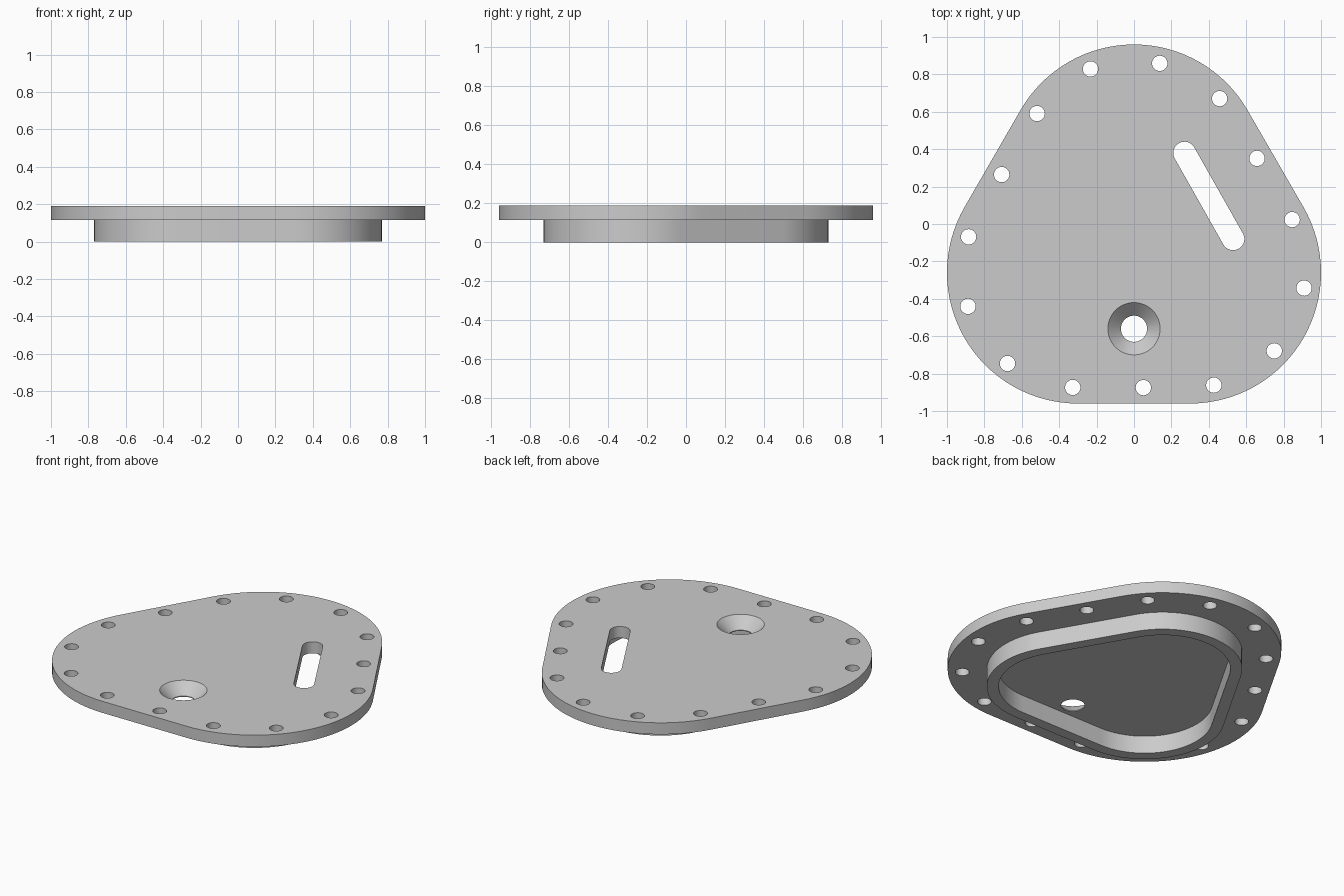
import bpy
import bmesh
import math
from mathutils import Vector

if "Cube" in bpy.data.objects:
    bpy.data.objects.remove(bpy.data.objects["Cube"], do_unlink=True)

SIDE = 0.6                       # spacing of the three corner centres
LOW = -SIDE * math.sqrt(3) / 4   # height of the lower corner centres
TOP, STEP = 0.19, 0.115          # plate top and underside
HOLES = 15

grey = bpy.data.materials.new("plain grey")
grey.use_nodes = True
grey.diffuse_color = (0.6, 0.6, 0.6, 1)
grey.node_tree.nodes["Principled BSDF"].inputs["Base Color"].default_value = (0.6, 0.6, 0.6, 1)


def arc(centre, r, start, sweep, n):
    return [Vector((centre[0] + r * math.cos(start + sweep * i / n),
                    centre[1] + r * math.sin(start + sweep * i / n))) for i in range(n + 1)]


def rounded_triangle(r, n=32):
    """Counter-clockwise outline around the three corner centres."""
    corners = [(SIDE / 2, LOW), (0, -LOW), (-SIDE / 2, LOW)]
    turn = 2 * math.pi / 3
    return [p for k, c in enumerate(corners)
            for p in arc(c, r, -math.pi / 2 + k * turn, turn, n)]


def circle(centre, r, n=32):
    return arc(centre, r, 0, 2 * math.pi, n)[:-1]


def loft(name, layers):
    """Closed solid through stacked (outline, z) layers."""
    bm = bmesh.new()
    rings = [[bm.verts.new((p.x, p.y, z)) for p in pts] for pts, z in layers]
    for a, b in zip(rings, rings[1:]):
        for i in range(len(a)):
            j = (i + 1) % len(a)
            bm.faces.new((a[i], a[j], b[j], b[i]))
    bm.faces.new(rings[0][::-1])
    bm.faces.new(rings[-1])
    mesh = bpy.data.meshes.new(name)
    bm.to_mesh(mesh)
    bm.free()
    mesh.materials.append(grey)
    obj = bpy.data.objects.new(name, mesh)
    bpy.context.collection.objects.link(obj)
    return obj


def combine(body, tool, operation):
    tool.hide_render = True
    mod = body.modifiers.new(tool.name, 'BOOLEAN')
    mod.operation, mod.solver, mod.object = operation, 'EXACT', tool
    bpy.context.view_layer.objects.active = body
    bpy.ops.object.modifier_apply(modifier=mod.name)
    bpy.data.objects.remove(tool, do_unlink=True)


def along(path, distance):
    """Point at a given distance along a closed outline."""
    for a, b in zip(path, path[1:] + path[:1]):
        length = (b - a).length
        if distance <= length:
            return a.lerp(b, distance / length)
        distance -= length
    return path[0]


# Plate with a raised rim below, hollowed into a shallow pocket
outline = rounded_triangle(0.7)
cover = loft("cover_plate", [(outline, STEP), (outline, TOP)])
outline = rounded_triangle(0.47)
combine(cover, loft("rim", [(outline, 0), (outline, 0.15)]), 'UNION')
outline = rounded_triangle(0.4)
combine(cover, loft("pocket", [(outline, -0.1), (outline, STEP)]), 'DIFFERENCE')

# Bolt holes evenly spaced along the edge
path = rounded_triangle(0.615)
total = sum((b - a).length for a, b in zip(path, path[1:] + path[:1]))
first = total - SIDE / 2 + 0.05
for k in range(HOLES):
    ring = circle(along(path, (first + k * total / HOLES) % total), 0.041)
    combine(cover, loft("bolt_hole", [(ring, 0.05), (ring, 0.3)]), 'DIFFERENCE')

# Slanted slot
upper, lower = Vector((0.27, 0.38)), Vector((0.53, -0.08))
d = upper - lower
across = math.atan2(d.y, d.x) - math.pi / 2
slot = arc(upper, 0.06, across, math.pi, 16) + arc(lower, 0.06, across + math.pi, math.pi, 16)
combine(cover, loft("slot", [(slot, 0.05), (slot, 0.3)]), 'DIFFERENCE')

# Countersunk hole
centre = (0, -0.56)
bore, mouth = circle(centre, 0.07, 48), circle(centre, 0.14, 48)
wide = circle(centre, 0.15, 48)
combine(cover, loft("countersink", [(bore, 0.05), (bore, TOP - 0.07), (mouth, TOP),
                                    (wide, TOP + 0.01)]), 'DIFFERENCE')

# Smooth curved walls, crisp edges
bpy.ops.object.select_all(action='DESELECT')
cover.select_set(True)
bpy.context.view_layer.objects.active = cover
bpy.ops.object.shade_smooth_by_angle(angle=math.radians(30))
